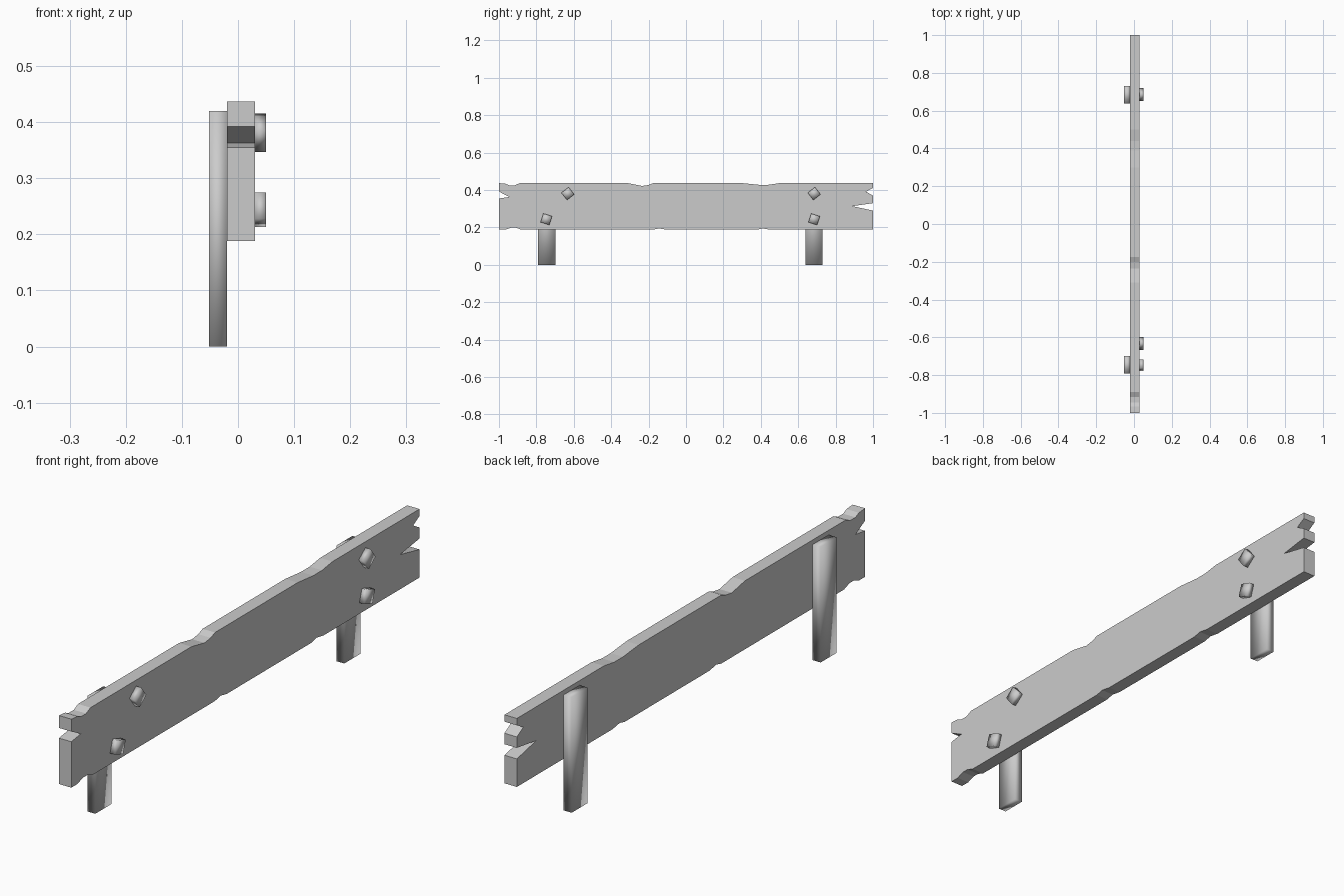
import bpy, bmesh, math
from mathutils import Matrix

if "Cube" in bpy.data.objects:
    bpy.data.objects.remove(bpy.data.objects["Cube"])


def make_object(name, bm, smooth=False):
    bmesh.ops.recalc_face_normals(bm, faces=bm.faces)
    for f in bm.faces:
        f.smooth = smooth
    mesh = bpy.data.meshes.new(name)
    bm.to_mesh(mesh)
    bm.free()
    obj = bpy.data.objects.new(name, mesh)
    bpy.context.collection.objects.link(obj)
    return obj


def box(name, center, size, angle=0):
    bm = bmesh.new()
    bmesh.ops.create_cube(bm, size=1, matrix=Matrix.Diagonal((*size, 1)))
    obj = make_object(name, bm, smooth=True)
    obj.location = center
    obj.rotation_euler.x = math.radians(angle)
    return obj


# Weathered plank: chipped (y, z) outline, extruded along x
bottom = [(-1, .188), (-.965, .188), (-.935, .199), (-.91, .199), (-.88, .188),
          (-.175, .188), (-.145, .195), (-.105, .188),
          (.38, .188), (.41, .195), (.45, .188), (1, .188)]
right_end = [(1, .29), (.888, .314), (1, .33),
             (1, .37), (.963, .391), (1, .412)]
top = [(1, .437), (.5, .437), (.44, .428), (.39, .428), (.30, .437),
       (-.175, .437), (-.2, .427), (-.235, .422), (-.31, .437),
       (-.89, .437), (-.915, .425), (-.945, .425), (-.965, .434), (-1, .437)]
left_end = [(-1, .392), (-.945, .363), (-1, .355)]

bm = bmesh.new()
outline = bottom + right_end + top + left_end
face = bm.faces.new([bm.verts.new((-.02, y, z)) for y, z in outline])
new = bmesh.ops.extrude_face_region(bm, geom=[face])["geom"]
bmesh.ops.translate(bm, vec=(.05, 0, 0),
                    verts=[v for v in new if isinstance(v, bmesh.types.BMVert)])
# Keep the base face as the back of the plank
if not face.is_valid or not any(
        all(v.co.x < 0 for v in f.verts) for f in bm.faces):
    bm.verts.ensure_lookup_table()
    bmesh.ops.holes_fill(bm, edges=[e for e in bm.edges if e.is_boundary])
make_object("plank", bm)

# Posts behind the plank
for name, y in (("left_post", -.745), ("right_post", .685)):
    box(name, (-.036, y, .21), (.032, .092, .42))

# Square nail heads on the front of the plank
for i, (y, z, angle) in enumerate([(-.632, .381, 38), (-.747, .244, -18),
                                   (.685, .381, 38), (.685, .244, -18)]):
    box(f"nail_head_{i + 1}", (.04, y, z), (.02, .049, .049), angle)
